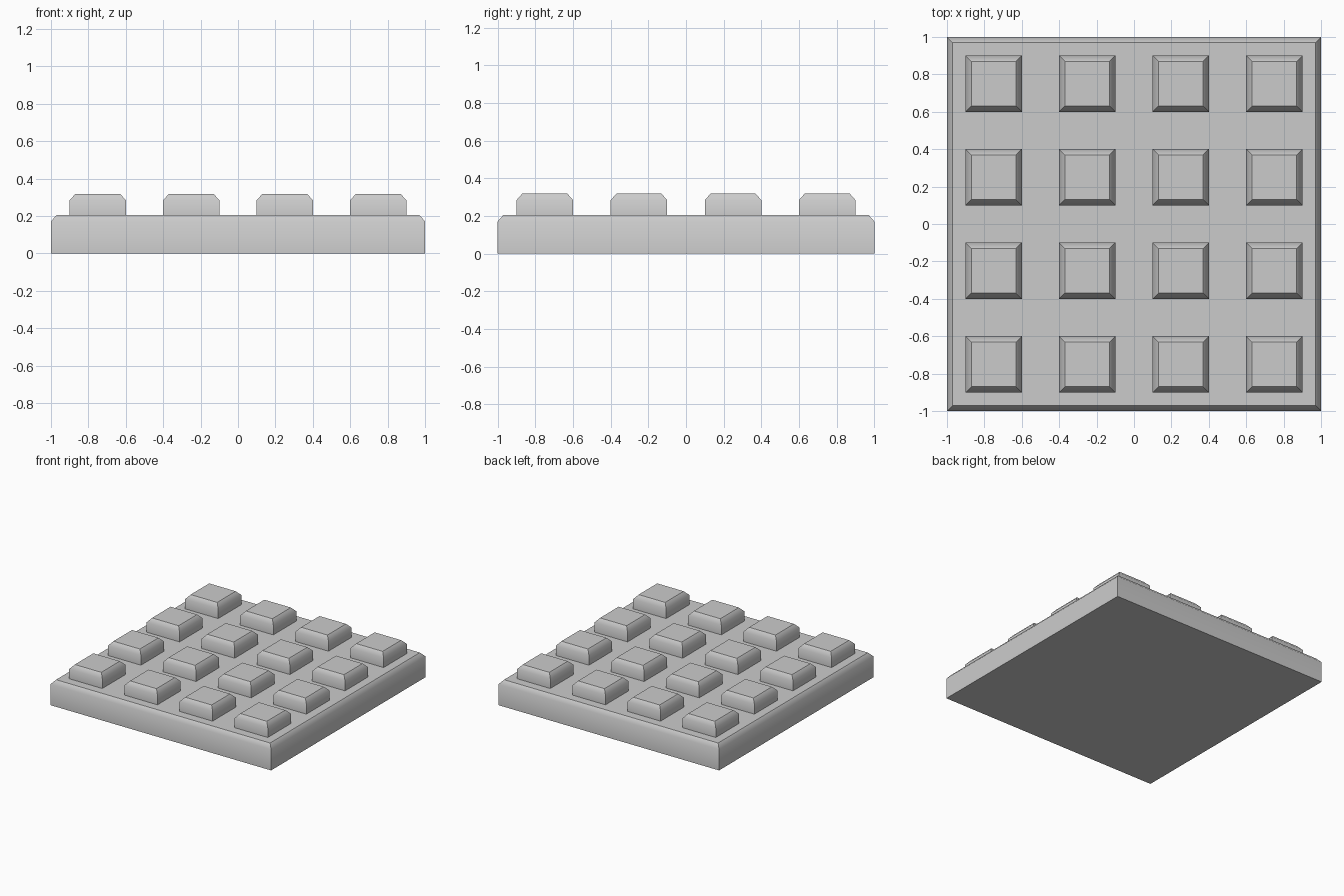
import bpy, bmesh, math

if "Cube" in bpy.data.objects:
    bpy.data.objects.remove(bpy.data.objects["Cube"])

CHAMFER_W, CHAMFER_H = 0.03, 0.034


def chamfered_block(name, cx, cy, half, z0, z1):
    """Square block with a chamfer around its top edge only."""
    bm = bmesh.new()
    rings = []
    for h, z in ((half, z0), (half, z1 - CHAMFER_H), (half - CHAMFER_W, z1)):
        rings.append([bm.verts.new((cx + sx * h, cy + sy * h, z))
                      for sx, sy in ((-1, -1), (1, -1), (1, 1), (-1, 1))])
    for lower, upper in zip(rings, rings[1:]):
        for i in range(4):
            j = (i + 1) % 4
            bm.faces.new((lower[i], lower[j], upper[j], upper[i]))
    bm.faces.new(rings[0][::-1])
    bm.faces.new(rings[-1])
    mesh = bpy.data.meshes.new(name)
    bm.to_mesh(mesh)
    bm.free()
    ob = bpy.data.objects.new(name, mesh)
    bpy.context.collection.objects.link(ob)
    # soft blend from sides into chamfer, crisp top outline
    bpy.ops.object.select_all(action='DESELECT')
    ob.select_set(True)
    bpy.context.view_layer.objects.active = ob
    bpy.ops.object.shade_smooth_by_angle(angle=math.radians(45))
    return ob


# base plate
chamfered_block("base_plate", 0, 0, 1.0, 0.0, 0.205)

# 4 x 4 grid of raised pads, seated on the plate
for row in range(4):
    for col in range(4):
        chamfered_block(f"pad_{row + 1}_{col + 1}",
                        -0.75 + 0.5 * col, -0.75 + 0.5 * row, 0.15, 0.20, 0.318)
